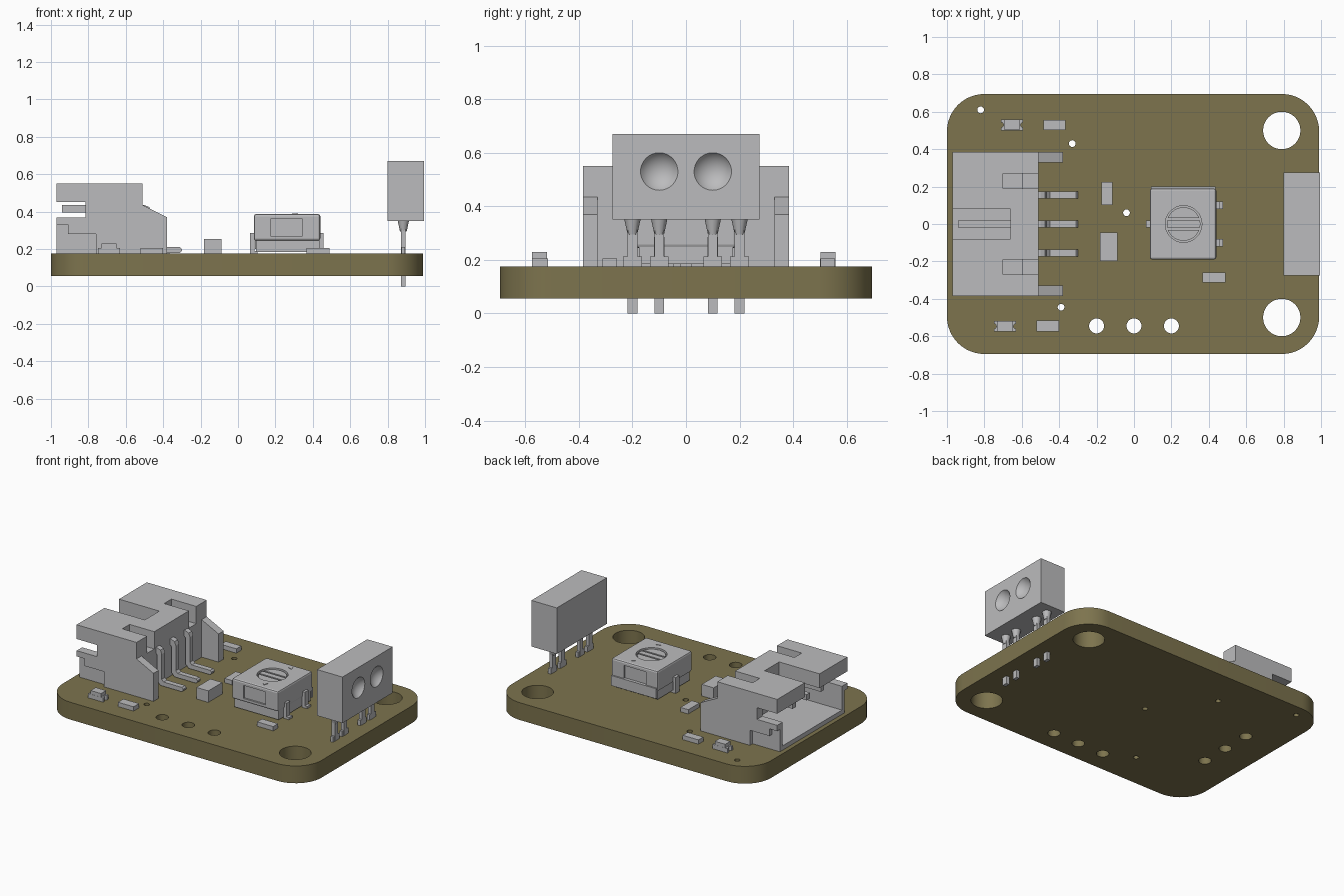
import bpy, bmesh, math
from mathutils import Matrix, Vector

cube = bpy.data.objects.get("Cube")
if cube:
    bpy.data.objects.remove(cube, do_unlink=True)


def material(name, rgb):
    m = bpy.data.materials.new(name)
    m.use_nodes = True
    m.diffuse_color = (*rgb, 1)
    m.node_tree.nodes["Principled BSDF"].inputs["Base Color"].default_value = (*rgb, 1)
    return m


OLIVE = material("olive board", (0.205, 0.174, 0.076))
GREY = material("light grey", (0.5, 0.5, 0.51))


def finish(name, bm, mat=GREY):
    bmesh.ops.recalc_face_normals(bm, faces=bm.faces)
    me = bpy.data.meshes.new(name)
    bm.to_mesh(me)
    bm.free()
    me.materials.append(mat)
    ob = bpy.data.objects.new(name, me)
    bpy.context.collection.objects.link(ob)
    return ob


def box(name, x, y, z):
    """Box from (min, max) ranges."""
    bm = bmesh.new()
    bmesh.ops.create_cube(bm, size=1)
    for v in bm.verts:
        v.co = [r[0] if c < 0 else r[1] for r, c in zip((x, y, z), v.co)]
    return finish(name, bm)


def prism(name, points, axis, lo, hi, mat=GREY):
    """Outline in XZ (axis y) or XY (axis z), extruded from lo to hi."""
    bm = bmesh.new()
    place = (lambda a, b: (a, lo, b)) if axis == "y" else (lambda a, b: (a, b, lo))
    face = bm.faces.new([bm.verts.new(place(a, b)) for a, b in points])
    ext = bmesh.ops.extrude_face_region(bm, geom=[face])
    move = Vector((0, hi - lo, 0)) if axis == "y" else Vector((0, 0, hi - lo))
    bmesh.ops.translate(bm, vec=move, verts=[g for g in ext["geom"] if isinstance(g, bmesh.types.BMVert)])
    return finish(name, bm, mat)


def cylinder(name, x, y, r, lo, hi, sides=32):
    bm = bmesh.new()
    bmesh.ops.create_cone(bm, cap_ends=True, segments=sides, radius1=r, radius2=r, depth=hi - lo,
                          matrix=Matrix.Translation((x, y, (lo + hi) / 2)))
    return finish(name, bm)


def cut(ob, cutters):
    """Subtract the cutters from ob, then discard them."""
    for c in cutters:
        c.hide_render = True
        mod = ob.modifiers.new("cut", "BOOLEAN")
        mod.operation, mod.solver, mod.object = "DIFFERENCE", "EXACT", c
    bpy.context.view_layer.update()
    me = bpy.data.meshes.new_from_object(ob.evaluated_get(bpy.context.evaluated_depsgraph_get()))
    ob.modifiers.clear()
    mat = ob.data.materials[0]
    ob.data = me
    me.materials.clear()
    me.materials.append(mat)
    for p in me.polygons:
        p.material_index = 0
    for c in cutters:
        bpy.data.objects.remove(c, do_unlink=True)


def smooth(ob):
    bpy.ops.object.select_all(action="DESELECT")
    ob.select_set(True)
    bpy.context.view_layer.objects.active = ob
    bpy.ops.object.shade_smooth_by_angle(angle=math.radians(30))


BASE, TOP = 0.055, 0.175

# Board: rounded rectangle with mounting holes, header holes and vias
outline = []
for i, (cx, cy) in enumerate([(0.79, 0.495), (-0.8, 0.495), (-0.8, -0.495), (0.79, -0.495)]):
    for k in range(13):
        a = math.pi / 2 * (i + k / 12)
        outline.append((cx + 0.2 * math.cos(a), cy + 0.2 * math.sin(a)))
board = prism("board", outline, "z", BASE, TOP, OLIVE)
holes = [(0.79, s * 0.5, 0.1) for s in (-1, 1)]
holes += [(0.2 * i, -0.545, 0.04) for i in (-1, 0, 1)]
holes += [(-0.75, 0.2 * i, 0.04) for i in (-1, 0, 1)]
holes += [(x, y, 0.018) for x, y in [(-0.82, 0.61), (-0.33, 0.43), (-0.04, 0.06), (-0.39, -0.445)]]
cut(board, [cylinder("hole", x, y, r, 0, 0.3) for x, y, r in holes])
smooth(board)

# Side-entry connector shell, open towards -x
shell = prism("connector_shell",
              [(-0.97, TOP), (-0.97, 0.55), (-0.51, 0.55), (-0.51, 0.435), (-0.38, 0.37), (-0.38, TOP)],
              "y", -0.385, 0.385)
cutters = [
    box("cavity", (-1.1, -0.6), (-0.325, 0.325), (0.205, 0.45)),
    box("rear_gap", (-0.51, -0.3), (-0.33, 0.33), (0.1, 0.6)),
    box("key_slot", (-1.1, -0.66), (-0.08, 0.08), (0.4, 0.6)),
    box("side_notch", (-1.1, -0.815), (-0.5, 0.5), (0.37, 0.451)),
]
for s in (-1, 1):
    ya, yb = sorted((s * 0.19, s * 0.27))
    cutters.append(box("rear_slot", (-0.70, -0.4), (ya, yb), (0.43, 0.6)))
    ya, yb = sorted((s * 0.355, s * 0.5))
    cutters.append(box("side_recess", (-0.91, -0.76), (ya, yb), (0.1, 0.28)))
    cutters.append(box("corner_recess", (-1.1, -0.91), (ya, yb), (0.1, 0.33)))
cut(shell, cutters)

# Bent connector pins
bend = [(-0.94, 0.395), (-0.94, 0.435), (-0.50, 0.435), (-0.475, 0.425), (-0.465, 0.40),
        (-0.465, 0.225), (-0.45, 0.21), (-0.31, 0.21), (-0.30, 0.2), (-0.30, 0.19), (-0.31, 0.18),
        (-0.475, 0.18), (-0.5, 0.205), (-0.5, 0.385), (-0.51, 0.395)]
for i, y in enumerate((-0.155, 0, 0.155)):
    prism(f"connector_pin_{i + 1}", bend, "y", y - 0.018, y + 0.018)

# Tall header block with two round dimples on its outer face
header = box("header_block", (0.80, 0.995), (-0.275, 0.275), (0.35, 0.67))
dimples = []
for y in (-0.1, 0.1):
    bm = bmesh.new()
    bmesh.ops.create_uvsphere(bm, u_segments=32, v_segments=20, radius=0.085,
                              matrix=Matrix.Translation((1.043, y, 0.53)))
    dimples.append(finish("dimple", bm))
cut(header, dimples)
smooth(header)

# Header legs: flared collar, thin pin and stop shoulder
for i, y in enumerate((-0.2, -0.1, 0.1, 0.2)):
    box(f"header_leg_{i + 1}", (0.872, 0.896), (y - 0.018, y + 0.018), (0, 0.35))
    box(f"leg_shoulder_{i + 1}", (0.874, 0.894), (y - 0.035, y + 0.035), (TOP, 0.212))
    bm = bmesh.new()
    bmesh.ops.create_cone(bm, cap_ends=True, segments=12, radius1=0.018, radius2=0.03, depth=0.055,
                          matrix=Matrix.Translation((0.884, y, 0.3225)))
    smooth(finish(f"leg_collar_{i + 1}", bm))

# Trimmer: base, metal cover with side windows and a sunken dial
CX = 0.265
box("trimmer_base", (0.095, 0.435), (-0.175, 0.175), (0.185, 0.25))
cover = box("trimmer_cover", (0.085, 0.44), (-0.19, 0.19), (0.245, 0.387))
bev = cover.modifiers.new("bevel", "BEVEL")
bev.width, bev.segments = 0.012, 2
cutters = [cylinder("dial_well", CX, 0, 0.098, 0.365, 0.5)]
for s in (-1, 1):
    ya, yb = sorted((s * 0.178, s * 0.3))
    cutters.append(box("window", (0.175, 0.345), (ya, yb), (0.27, 0.36)))
cut(cover, cutters)
box("trimmer_lip", (0.09, 0.435), (0.185, 0.2), (0.2, 0.27))
dial = cylinder("trimmer_dial", CX, 0, 0.09, 0.35, 0.38)
cut(dial, [box("slot", (0.1, 0.45), (s * 0.025 - 0.006, s * 0.025 + 0.006), (0.368, 0.5)) for s in (-1, 1)])
for s in (-1, 1):
    prism("trimmer_mark", [(0.29, s * 0.14), (0.31, s * 0.16), (0.32, s * 0.13)], "z", 0.386, 0.39)

# Trimmer terminals
for name, x, y, w in [("left", 0.065, 0, 0.02), ("right_front", 0.435, -0.1, 0.02),
                      ("right_back", 0.435, 0.1, 0.02)]:
    box(f"trimmer_terminal_{name}", (x, x + 0.022), (y - w, y + w), (TOP, 0.285))
    box(f"trimmer_foot_{name}", (x, x + 0.04), (y - w, y + w), (TOP, 0.19))

# Small chip parts: centre, half sizes, top height
chips = [("resistor_back", -0.425, 0.53, 0.06, 0.027, 0.205),
         ("resistor_front", -0.46, -0.545, 0.06, 0.03, 0.205),
         ("resistor_right", 0.427, -0.285, 0.062, 0.027, 0.205),
         ("resistor_middle", -0.145, 0.163, 0.03, 0.062, 0.205),
         ("capacitor", -0.135, -0.122, 0.046, 0.077, 0.255)]
for name, x, y, hx, hy, top in chips:
    box(name, (x - hx, x + hx), (y - hy, y + hy), (TOP, top))

# Indicator lamps: low base with notched ends and a raised lens
for name, x, y in [("lamp_back", -0.652, 0.53), ("lamp_front", -0.69, -0.547)]:
    base = box(name + "_base", (x - 0.058, x + 0.058), (y - 0.029, y + 0.029), (TOP, 0.205))
    cut(base, [cylinder("notch", x + s * 0.06, y, 0.014, 0.1, 0.3, 16) for s in (-1, 1)])
    box(name + "_lens", (x - 0.04, x + 0.04), (y - 0.028, y + 0.028), (0.2, 0.23))
